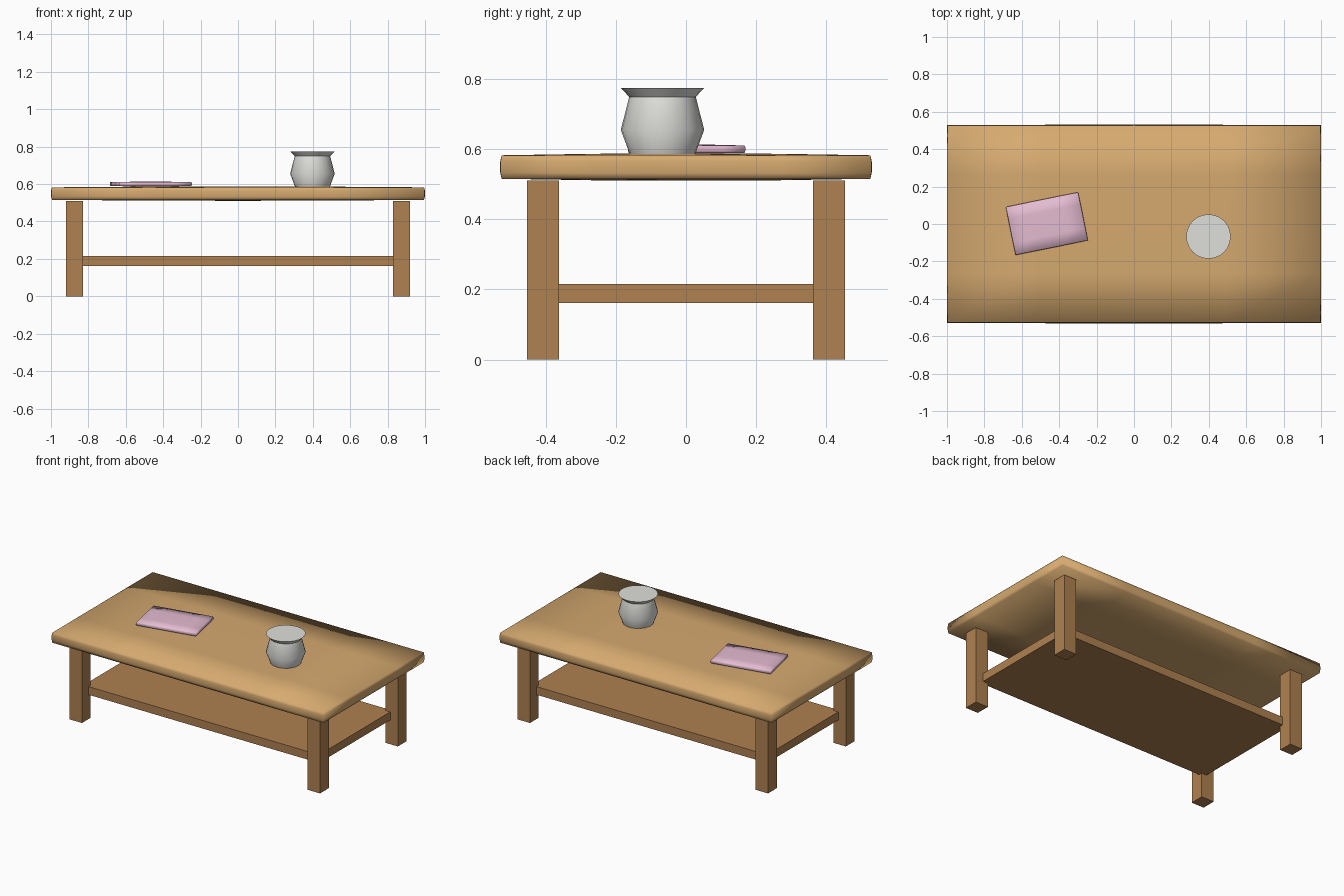
import bpy, bmesh, math
from mathutils import Matrix

if "Cube" in bpy.data.objects:
    bpy.data.objects.remove(bpy.data.objects["Cube"])


def material(name, r, g, b):
    m = bpy.data.materials.new(name)
    m.diffuse_color = (r, g, b, 1)
    m.use_nodes = True
    m.node_tree.nodes["Principled BSDF"].inputs["Base Color"].default_value = m.diffuse_color
    return m


top_wood = material("light_wood", 0.67, 0.40, 0.16)
leg_wood = material("dark_wood", 0.43, 0.22, 0.08)
pink = material("pink_cover", 0.78, 0.50, 0.64)
ceramic = material("ceramic", 0.74, 0.74, 0.71)


def finish(name, bm, mat, smooth=False):
    mesh = bpy.data.meshes.new(name)
    bmesh.ops.recalc_face_normals(bm, faces=bm.faces)
    bm.to_mesh(mesh)
    bm.free()
    mesh.materials.append(mat)
    for p in mesh.polygons:
        p.use_smooth = smooth
    ob = bpy.data.objects.new(name, mesh)
    bpy.context.collection.objects.link(ob)
    return ob


def box(name, center, size, mat):
    bm = bmesh.new()
    bmesh.ops.create_cube(bm, size=1)
    bmesh.ops.scale(bm, vec=size, verts=bm.verts)
    bmesh.ops.translate(bm, vec=center, verts=bm.verts)
    return finish(name, bm, mat)


def soft_slab(name, center, size, bulge, mat, angle=0):
    """Smooth-shaded slab whose faces swell slightly towards their middles."""
    bm = bmesh.new()
    bmesh.ops.create_cube(bm, size=2)
    bmesh.ops.subdivide_edges(bm, edges=bm.edges[:], cuts=3, use_grid_fill=True)
    hx, hy, hz = (s / 2 - bulge for s in size)
    for vert in bm.verts:
        u, v, w = vert.co
        vert.co = (u * (hx + bulge * (1 - w * w) * (1 - 0.3 * v * v)),
                   v * (hy + bulge * (1 - w * w) * (1 - 0.3 * u * u)),
                   w * (hz + bulge * (1 - u * u) * (1 - v * v) ** 0.5
                        if abs(v) < 1 else hz))
    bmesh.ops.rotate(bm, verts=bm.verts, cent=(0, 0, 0),
                     matrix=Matrix.Rotation(angle, 3, 'Z'))
    bmesh.ops.translate(bm, vec=center, verts=bm.verts)
    return finish(name, bm, mat, smooth=True)


# Table top
soft_slab("table_top", (0, 0, 0.549), (2.0, 1.062, 0.077), 0.005, top_wood)

# Four legs
for x, side in ((-0.874, "left"), (0.874, "right")):
    for y, end in ((-0.408, "front"), (0.408, "back")):
        box(f"{end}_{side}_leg", (x, y, 0.255), (0.092, 0.092, 0.51), leg_wood)

# Lower shelf, running into the legs
box("lower_shelf", (0, 0, 0.188), (1.73, 0.77, 0.054), leg_wood)

# Book lying on the top
soft_slab("book", (-0.466, 0.002, 0.600), (0.396, 0.264, 0.027), 0.003, pink,
          angle=math.radians(11.5))

# Closed pot with a flared rim
bm = bmesh.new()
profile = [(0.093, 0.585), (0.119, 0.655), (0.095, 0.749), (0.119, 0.775)]
sides = 24
rings = [[bm.verts.new((0.398 + r * math.cos(2 * math.pi * i / sides),
                        -0.067 + r * math.sin(2 * math.pi * i / sides), z))
          for i in range(sides)] for r, z in profile]
for lower, upper in zip(rings, rings[1:]):
    for i in range(sides):
        j = (i + 1) % sides
        bm.faces.new((lower[i], lower[j], upper[j], upper[i]))
bm.faces.new(rings[0])
bm.faces.new(rings[-1])
pot = finish("pot", bm, ceramic)
bpy.context.view_layer.objects.active = pot
pot.select_set(True)
bpy.ops.object.shade_smooth_by_angle(angle=math.radians(42))
